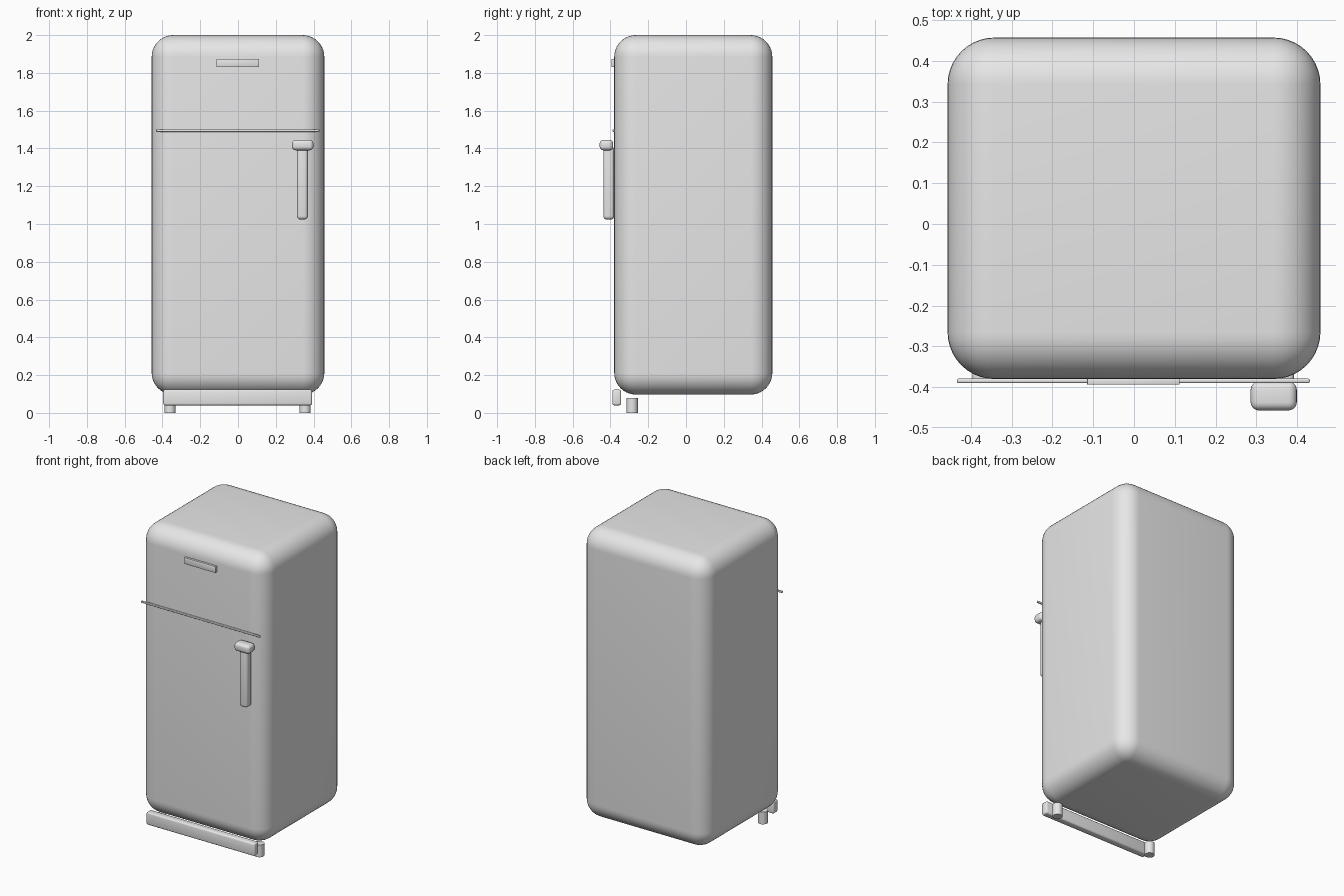
import bpy, bmesh, math

if "Cube" in bpy.data.objects:
    bpy.data.objects.remove(bpy.data.objects["Cube"])

enamel = bpy.data.materials.new("light grey enamel")
enamel.diffuse_color = (0.8, 0.8, 0.8, 1)
enamel.use_nodes = True
enamel.node_tree.nodes["Principled BSDF"].inputs["Base Color"].default_value = enamel.diffuse_color


def finish(name, bm, bevel=0, segments=4, angle=40):
    """Turn a bmesh into a smooth-shaded object with rounded edges."""
    if bevel:
        edges = [e for e in bm.edges
                 if e.calc_face_angle(0) > math.radians(60)]
        bmesh.ops.bevel(bm, geom=edges, offset=bevel, segments=segments,
                        profile=0.5, affect='EDGES', clamp_overlap=True)
    bmesh.ops.recalc_face_normals(bm, faces=bm.faces[:])
    mesh = bpy.data.meshes.new(name)
    bm.to_mesh(mesh)
    bm.free()
    mesh.materials.append(enamel)
    ob = bpy.data.objects.new(name, mesh)
    bpy.context.collection.objects.link(ob)
    bpy.ops.object.select_all(action='DESELECT')
    ob.select_set(True)
    bpy.context.view_layer.objects.active = ob
    bpy.ops.object.shade_smooth_by_angle(angle=math.radians(angle))
    return ob


def box(name, x, y, z, bevel, segments=4):
    """Rounded box between (min, max) limits on each axis."""
    bm = bmesh.new()
    bmesh.ops.create_cube(bm, size=1)
    for v in bm.verts:
        v.co = [sum(r) / 2 + c * (r[1] - r[0])
                for r, c in zip((x, y, z), v.co)]
    return finish(name, bm, bevel, segments)


def foot(name, x):
    """Short round foot."""
    bm = bmesh.new()
    bmesh.ops.create_cone(bm, cap_ends=True, segments=24,
                          radius1=0.03, radius2=0.03, depth=0.08)
    bmesh.ops.translate(bm, verts=bm.verts, vec=(x, -0.285, 0.04))
    return finish(name, bm)


# Cabinet
box("cabinet", (-0.457, 0.457), (-0.38, 0.457), (0.097, 2.0), 0.115, 10)

# Door seam trim and front plate
box("door_trim", (-0.434, 0.431), (-0.39, -0.379), (1.488, 1.501), 0.004, 3)
box("front_plate", (-0.115, 0.112), (-0.394, -0.379), (1.83, 1.873), 0.002, 2)

# Handle: vertical grip with a wider cap on top
box("handle_grip", (0.312, 0.37), (-0.438, -0.38), (1.024, 1.41), 0.018, 5)
box("handle_cap", (0.286, 0.399), (-0.457, -0.386), (1.39, 1.446), 0.02, 5)

# Kick plate and the two front feet
box("kick_plate", (-0.396, 0.392), (-0.39, -0.343), (0.04, 0.123), 0.01, 3)
for side, x in (("left", -0.36), ("right", 0.355)):
    foot("foot_" + side, x)
